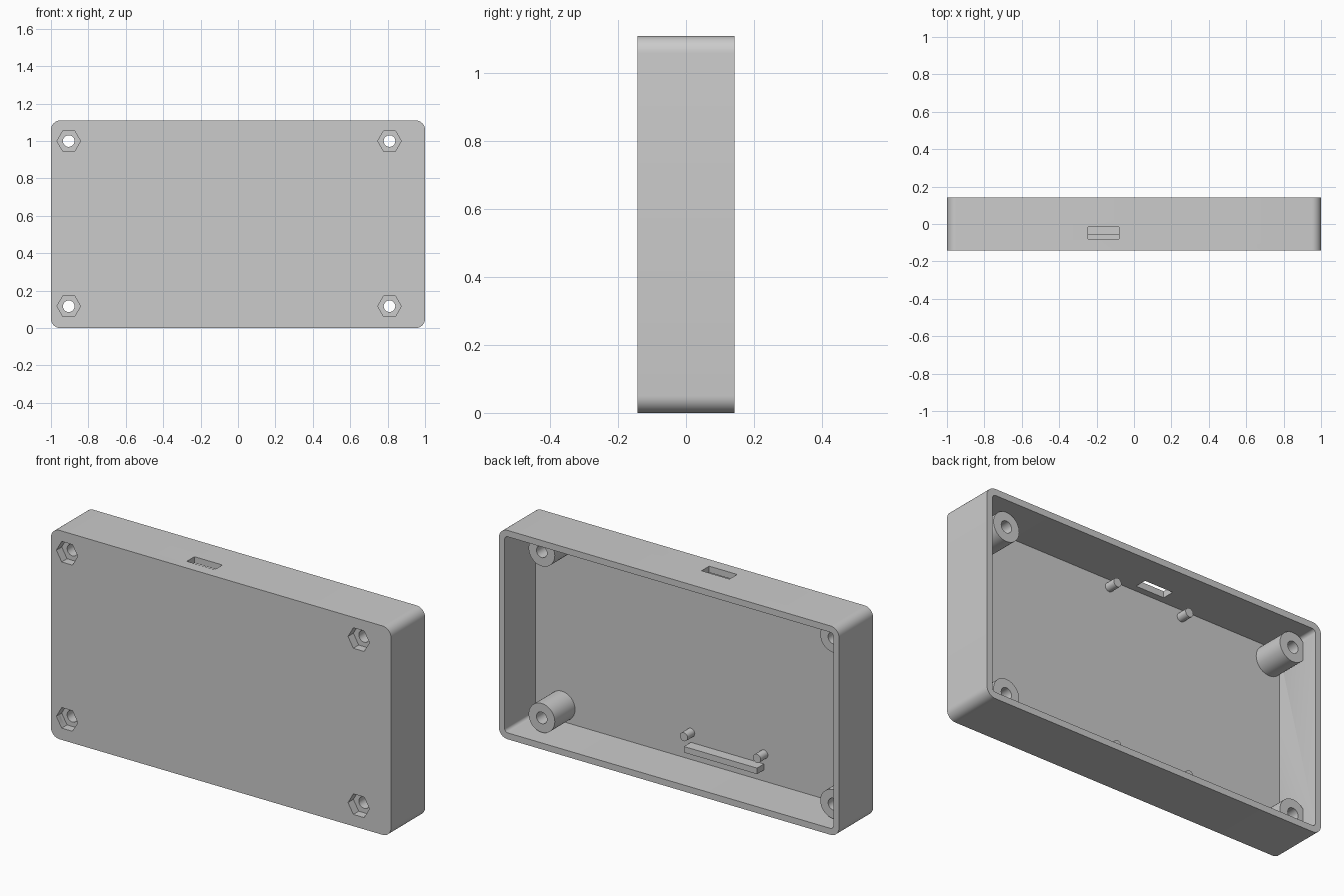
import bpy, bmesh
from math import pi, cos, sin

cube = bpy.data.objects.get("Cube")
if cube:
    bpy.data.objects.remove(cube, do_unlink=True)

grey = bpy.data.materials.new("plain grey")
grey.use_nodes = True
grey.diffuse_color = (0.6, 0.6, 0.6, 1)
grey.node_tree.nodes["Principled BSDF"].inputs["Base Color"].default_value = (0.6, 0.6, 0.6, 1)

WIDTH, HEIGHT, FRONT, BACK = 2.0, 1.11, -0.143, 0.143
WALL, FLOOR = 0.034, -0.115


def prism(name, outline, y0, y1):
    """Extrude an x-z outline from y0 to y1."""
    bm = bmesh.new()
    face = bm.faces.new([bm.verts.new((x, y0, z)) for x, z in outline])
    ext = bmesh.ops.extrude_face_region(bm, geom=[face])
    verts = [g for g in ext["geom"] if isinstance(g, bmesh.types.BMVert)]
    bmesh.ops.translate(bm, verts=verts, vec=(0, y1 - y0, 0))
    bmesh.ops.recalc_face_normals(bm, faces=bm.faces)
    mesh = bpy.data.meshes.new(name)
    bm.to_mesh(mesh)
    bm.free()
    mesh.materials.append(grey)
    obj = bpy.data.objects.new(name, mesh)
    bpy.context.collection.objects.link(obj)
    return obj


def circle(x, z, radius, sides=40):
    return [(x + radius * cos(2 * pi * i / sides), z + radius * sin(2 * pi * i / sides))
            for i in range(sides)]


def rectangle(x0, x1, z0, z1):
    return [(x0, z0), (x1, z0), (x1, z1), (x0, z1)]


def rounded_rectangle(x0, x1, z0, z1, r, steps=8):
    centres = [(x1 - r, z1 - r), (x0 + r, z1 - r), (x0 + r, z0 + r), (x1 - r, z0 + r)]
    return [(cx + r * cos((q + i / steps) * pi / 2), cz + r * sin((q + i / steps) * pi / 2))
            for q, (cx, cz) in enumerate(centres) for i in range(steps + 1)]


def cut(obj, cutters):
    """Subtract the cutters and bake the result."""
    for cutter in cutters:
        mod = obj.modifiers.new("cut", "BOOLEAN")
        mod.operation, mod.solver, mod.object = "DIFFERENCE", "EXACT", cutter
    bpy.context.view_layer.update()
    graph = bpy.context.evaluated_depsgraph_get()
    baked = bpy.data.meshes.new_from_object(obj.evaluated_get(graph))
    obj.modifiers.clear()
    obj.data = baked


# Open-backed case with rounded corners
half = WIDTH / 2
case = prism("case", rounded_rectangle(-half, half, 0, HEIGHT, 0.05), FRONT, BACK)
cavity = prism("cavity_cutter", rounded_rectangle(
    -half + WALL, half - WALL, WALL, HEIGHT - WALL, 0.018), FLOOR, BACK + 0.1)
slot = prism("slot_cutter", rectangle(-0.245, -0.08, HEIGHT - 0.08, HEIGHT + 0.1), -0.08, -0.016)

# Screw bosses with through holes and hexagonal nut pockets
parts, screw_cutters = [case], []
for side, x in (("right", -0.905), ("left", 0.81)):
    for level, z in (("lower", 0.117), ("upper", 1.0)):
        boss = prism(f"{level}_{side}_boss", circle(x, z, 0.077), FLOOR - 0.012, 0.055)
        hole = prism("hole_cutter", circle(x, z, 0.031, 32), FRONT - 0.1, BACK + 0.1)
        pocket = prism("nut_cutter", circle(x, z, 0.063, 6), FRONT - 0.1, FRONT + 0.045)
        cut(boss, [hole, pocket])
        screw_cutters += [hole, pocket]
        parts.append(boss)

cut(case, [cavity, slot] + screw_cutters)
for helper in [cavity, slot] + screw_cutters:
    bpy.data.objects.remove(helper, do_unlink=True)

# Locating pins for the board
for level, z in (("lower", 0.177), ("upper", 1.036)):
    for side, x in (("right", -0.378), ("left", 0.052)):
        parts.append(prism(f"{level}_{side}_pin", circle(x, z, 0.023, 24), FLOOR - 0.01, -0.055))

# Ledge under the board
parts.append(prism("support_ledge", rectangle(-0.378, 0.052, 0.093, 0.125), FLOOR - 0.01, -0.057))

# Smooth the curved walls, keep the edges sharp
bpy.ops.object.select_all(action="DESELECT")
for part in parts:
    part.select_set(True)
bpy.context.view_layer.objects.active = case
bpy.ops.object.shade_smooth_by_angle(angle=pi / 6)
